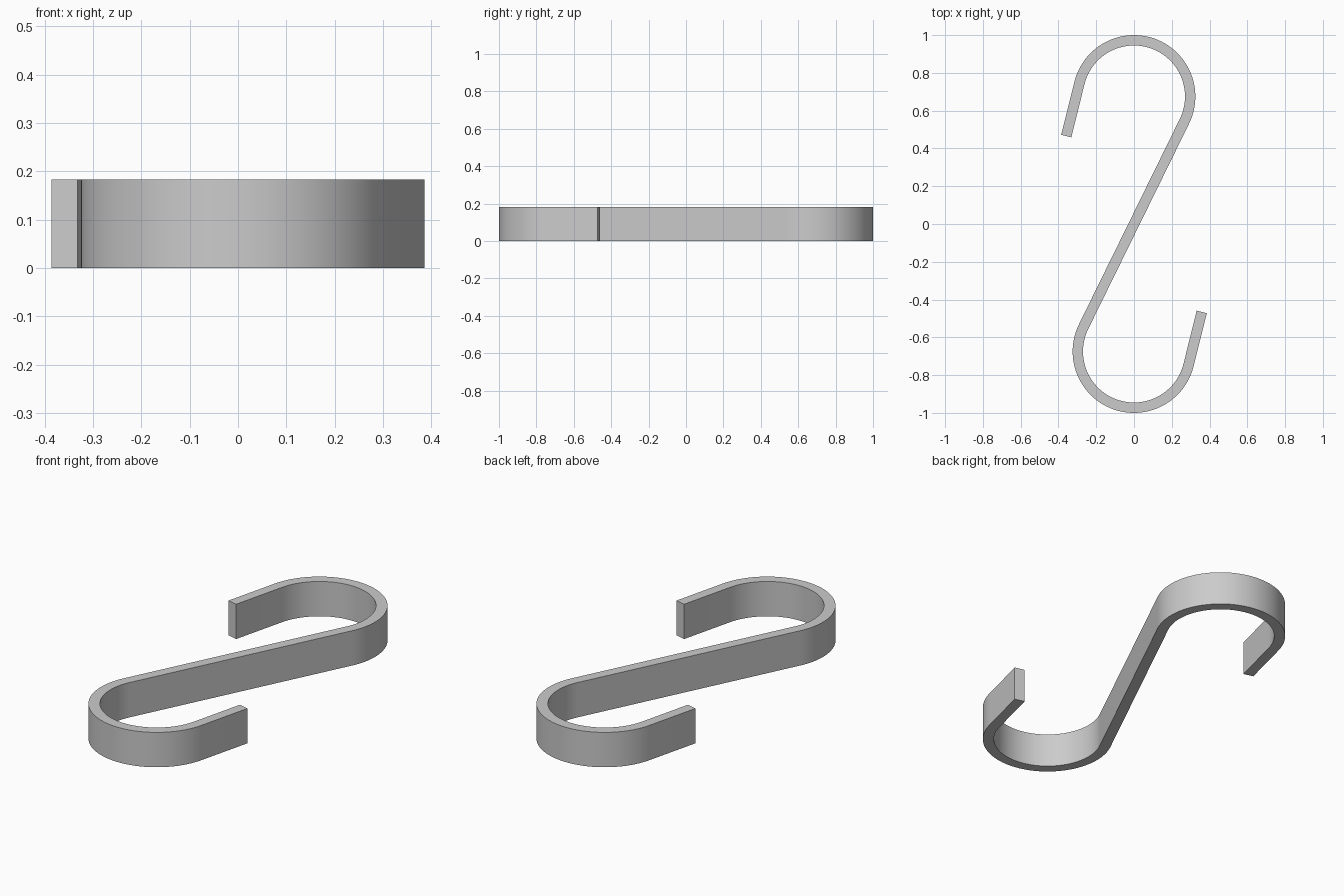
import bpy, bmesh, math
from mathutils import Vector

if "Cube" in bpy.data.objects:
    bpy.data.objects.remove(bpy.data.objects["Cube"])

R, CY = 0.2975, 0.675        # centreline bend radius and bend centre
HALF_T, H = 0.0275, 0.183    # half strip thickness, strip width (height)
TIP_ANGLE, TIP_LEN = math.radians(14), 0.29
SEGS = 56

# Centreline of the upper half: (point, outward normal) from the bar to the tip
a0 = -math.asin(R / CY)      # bar passes through the origin, tangent to the bend
a1 = math.pi - TIP_ANGLE
half = []
for i in range(SEGS + 1):
    a = a0 + (a1 - a0) * i / SEGS
    n = Vector((math.cos(a), math.sin(a)))
    half.append((Vector((0, CY)) + n * R, n))
p, n = half[-1]
half.append((p + Vector((-n.y, n.x)) * TIP_LEN, n))

# Lower half is the upper one turned by 180 degrees; its normals stay on the same side
path = [(-p, n) for p, n in reversed(half)] + half

# Sweep a rectangular section along the path
bm = bmesh.new()
rings = []
for p, n in path:
    o, i = p + n * HALF_T, p - n * HALF_T
    rings.append([bm.verts.new((q.x, q.y, z))
                  for q, z in ((o, 0), (o, H), (i, H), (i, 0))])
for r, s in zip(rings, rings[1:]):
    for k in range(4):
        m = (k + 1) % 4
        bm.faces.new((r[k], r[m], s[m], s[k]))
bm.faces.new(rings[0])
bm.faces.new(rings[-1])
bmesh.ops.recalc_face_normals(bm, faces=bm.faces)

mesh = bpy.data.meshes.new("s_hook")
bm.to_mesh(mesh)
bm.free()
hook = bpy.data.objects.new("s_hook", mesh)
bpy.context.collection.objects.link(hook)

# Plain grey metal
mat = bpy.data.materials.new("grey_metal")
mat.diffuse_color = (0.6, 0.6, 0.6, 1)
mat.use_nodes = True
mat.node_tree.nodes["Principled BSDF"].inputs["Base Color"].default_value = mat.diffuse_color
mesh.materials.append(mat)

# Smooth bends, sharp strip edges
bpy.context.view_layer.objects.active = hook
hook.select_set(True)
bpy.ops.object.shade_smooth_by_angle(angle=math.radians(30))
